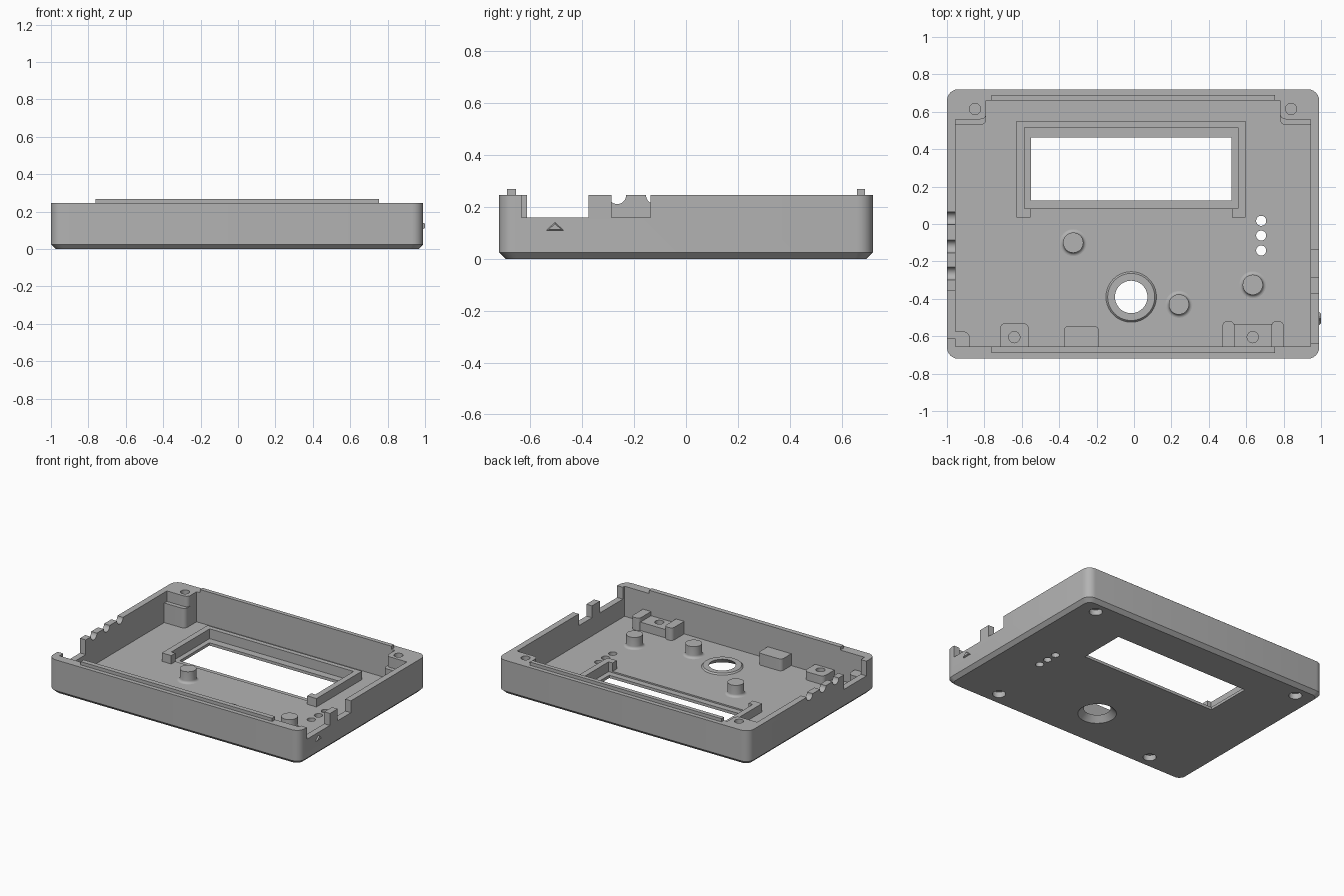
import bpy, bmesh, math

if "Cube" in bpy.data.objects:
    bpy.data.objects.remove(bpy.data.objects["Cube"])

grey = bpy.data.materials.new("plain_grey")
grey.use_nodes = True
COLOUR = (0.45, 0.45, 0.45, 1)
grey.diffuse_color = COLOUR
grey.node_tree.nodes["Principled BSDF"].inputs["Base Color"].default_value = COLOUR


def outline(x0, y0, x1, y1, r=(0, 0, 0, 0), steps=6):
    """Rectangle with corner radii in the order front left, front right, back right, back left."""
    pts = []
    corners = [(x0, y0, 1, 1), (x1, y0, -1, 1), (x1, y1, -1, -1), (x0, y1, 1, -1)]
    for i, (x, y, sx, sy) in enumerate(corners):
        if r[i] == 0:
            pts.append((x, y))
            continue
        for k in range(steps + 1):
            a = math.pi * (1 + i / 2) + math.pi / 2 * k / steps
            pts.append((x + sx * r[i] + r[i] * math.cos(a), y + sy * r[i] + r[i] * math.sin(a)))
    return pts


def circle(x, y, r, n=40):
    return [(x + r * math.cos(math.tau * k / n), y + r * math.sin(math.tau * k / n)) for k in range(n)]


def loft(name, sections):
    """Closed solid through a stack of (outline, z) sections."""
    bm = bmesh.new()
    rings = [[bm.verts.new((x, y, z)) for x, y in pts] for pts, z in sections]
    bm.faces.new(rings[0])
    bm.faces.new(rings[-1])
    for a, b in zip(rings, rings[1:]):
        for i in range(len(a)):
            j = (i + 1) % len(a)
            bm.faces.new((a[i], a[j], b[j], b[i]))
    bmesh.ops.recalc_face_normals(bm, faces=bm.faces)
    mesh = bpy.data.meshes.new(name)
    bm.to_mesh(mesh)
    bm.free()
    mesh.materials.append(grey)
    ob = bpy.data.objects.new(name, mesh)
    bpy.context.collection.objects.link(ob)
    return ob


def prism(name, pts, z0, z1):
    return loft(name, [(pts, z0), (pts, z1)])


def box(name, x0, y0, x1, y1, z0, z1):
    return prism(name, outline(x0, y0, x1, y1), z0, z1)


def activate(ob):
    bpy.ops.object.select_all(action="DESELECT")
    ob.select_set(True)
    bpy.context.view_layer.objects.active = ob


def cut(ob, cutters):
    for cutter in cutters:
        mod = ob.modifiers.new("cut", "BOOLEAN")
        mod.operation, mod.solver, mod.object = "DIFFERENCE", "EXACT", cutter
        activate(ob)
        bpy.ops.object.modifier_apply(modifier=mod.name)
        bpy.data.objects.remove(cutter)


def smooth(ob):
    activate(ob)
    bpy.ops.object.shade_smooth_by_angle(angle=math.radians(30))


FLOOR, RIM = 0.03, 0.245
X0, X1, Y = -1.0, 0.99, 0.72
IN_X0, IN_X1, IN_Y0, IN_Y1 = -0.955, 0.945, -0.655, 0.66
SCREWS = {"back_right": (-0.85, 0.615), "back_left": (0.84, 0.615),
          "front_right": (-0.64, -0.605), "front_left": (0.635, -0.605)}


def screw_holes(key, top):
    x, y = SCREWS[key]
    return [prism("c", circle(x, y, 0.043), -0.1, 0.04),
            prism("c", circle(x, y, 0.03), top - 0.03, top + 0.1)]


# Tray with chamfered base
full = outline(X0, -Y, X1, Y, (0.06,) * 4)
base = outline(X0 + 0.025, 0.025 - Y, X1 - 0.025, Y - 0.025, (0.045,) * 4)
tray = loft("tray", [(base, 0), (full, 0.025), (full, RIM)])
cutters = [box("c", IN_X0, IN_Y0, IN_X1, IN_Y1, FLOOR, 1)]

# Display window and its shallow seat
cutters += [box("c", -0.55, 0.125, 0.52, 0.462, -1, 1),
            box("c", -0.585, 0.082, 0.555, 0.515, 0.02, 0.1)]

# Knob hole, lamp holes and screw holes
cutters.append(loft("c", [(circle(-0.015, -0.39, 0.13), -0.005), (circle(-0.015, -0.39, 0.085), 0.042)]))
cutters += [prism("c", circle(0.68, y, 0.027), -1, 1) for y in (0.017, -0.062, -0.142)]
cutters += [prism("c", circle(x, y, 0.043), -0.1, 0.04) for x, y in SCREWS.values()]

# Port notches in both side walls
cutters += [box("c", 0.9, -0.635, 1.1, -0.375, 0.16, 1),
            box("c", 0.9, -0.287, 1.1, -0.137, 0.16, 1),
            box("c", -1.1, -0.612, -0.9, -0.358, 0.14, 1)]

# Half-round cable slots
for y in (0.03, -0.12, -0.265):
    slot = prism("c", circle(0, 0, 0.034), -0.1, 0.1)
    slot.rotation_euler.y = math.pi / 2
    slot.location = (-0.98, y, RIM)
    cutters.append(slot)
cut(tray, cutters)
smooth(tray)

# Locating lips on the long walls
box("front_lip", -0.763, -0.69, 0.753, IN_Y0, 0.22, 0.268)
box("back_lip", -0.763, IN_Y1, 0.753, 0.69, 0.22, 0.268)

# Back corner screw pillars with a lower ledge
for key, xa, xb, r in (("back_right", -0.96, -0.79, (0, 0.03, 0, 0)),
                       ("back_left", 0.78, 0.95, (0.03, 0, 0, 0))):
    ga, gb = (0, 0.025) if key == "back_right" else (0.025, 0)
    pillar = prism(key + "_pillar", outline(xa, 0.56, xb, 0.67, r), 0.02, RIM)
    cut(pillar, screw_holes(key, RIM))
    ledge = prism(key + "_ledge", outline(xa - gb, 0.53, xb + ga, 0.67, r), 0.02, 0.17)
    cut(ledge, [prism("c", circle(*SCREWS[key], 0.043), -0.1, 0.04)])
    smooth(pillar)
    smooth(ledge)

# Front screw mounts
for key, x0, x1, y1, r in (("front_right", -0.717, -0.563, -0.53, 0.03),
                           ("front_left", 0.53, 0.74, -0.535, 0)):
    mount = prism(key + "_mount", outline(x0, -0.66, x1, y1, (0, 0, r, r)), 0.02, 0.09)
    cut(mount, screw_holes(key, 0.09))
    smooth(mount)
for name, x0, x1 in (("inner", 0.473, 0.537), ("outer", 0.735, 0.8)):
    smooth(prism(name + "_mount_cheek", outline(x0, -0.66, x1, -0.52, (0, 0, 0.025, 0.025)), 0.02, 0.12))

# Support block and corner block
smooth(prism("support_block", outline(-0.375, -0.66, -0.188, -0.545, (0, 0, 0.025, 0.025)), 0.02, 0.115))
smooth(prism("corner_block", outline(-0.96, -0.66, -0.878, -0.575, (0, 0, 0.035, 0)), 0.02, 0.135))

# Display frame: back bar, side arms and inward feet
TOP = 0.09
box("frame_back", -0.627, 0.515, 0.597, 0.55, 0.015, TOP)
for side, outer, inner, toe in (("right", -0.627, -0.585, -0.553), ("left", 0.597, 0.555, 0.523)):
    box("frame_arm_" + side, min(outer, inner), 0.035, max(outer, inner), 0.53, 0.015, TOP)
    box("frame_foot_" + side, min(outer, toe), 0.035, max(outer, toe), 0.082, 0.015, TOP)

# Standoff posts with filleted feet
for i, (x, y) in enumerate(((-0.325, -0.1), (0.24, -0.43), (0.635, -0.325))):
    sections = [(circle(x, y, 0.072), 0.02)]
    for k in range(6):
        a = math.pi / 2 * k / 5
        sections.append((circle(x, y, 0.072 - 0.018 * math.sin(a)), FLOOR + 0.018 * (1 - math.cos(a))))
    sections.append((circle(x, y, 0.054), 0.112))
    smooth(loft(f"post_{i + 1}", sections))

# Raised ring around the knob hole
ring = loft("knob_ring", [(circle(-0.015, -0.39, 0.137), 0.028), (circle(-0.015, -0.39, 0.126), 0.04)])
cut(ring, [loft("c", [(circle(-0.015, -0.39, 0.13), -0.005), (circle(-0.015, -0.39, 0.085), 0.042)])])
smooth(ring)

# Raised triangle mark on the side wall
mark = loft("triangle_mark", [([(-0.045, -0.02), (0.045, -0.02), (0, 0.022)], -0.01),
                              ([(-0.025, -0.012), (0.025, -0.012), (0, 0.011)], 0.01)])
mark.rotation_euler = (math.pi / 2, 0, math.pi / 2)
mark.location = (0.99, -0.505, 0.124)
